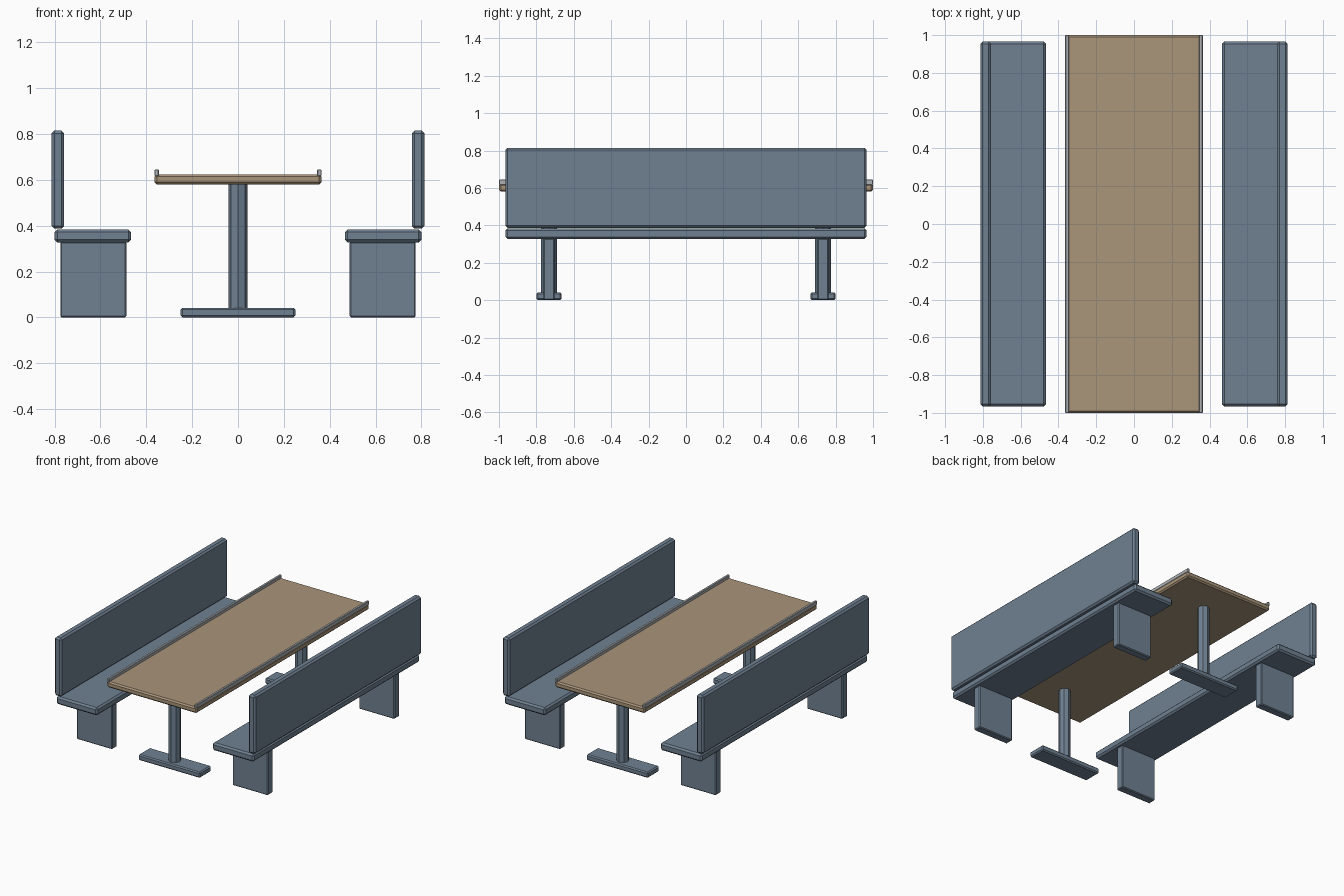
import bpy

cube = bpy.data.objects.get("Cube")
if cube:
    bpy.data.objects.remove(cube, do_unlink=True)


def material(name, rgb):
    mat = bpy.data.materials.new(name)
    mat.use_nodes = True
    color = (*rgb, 1)
    mat.diffuse_color = color
    mat.node_tree.nodes["Principled BSDF"].inputs["Base Color"].default_value = color
    return mat


blue_grey = material("blue grey paint", (0.16, 0.22, 0.29))
wood = material("tan wood", (0.40, 0.30, 0.195))
metal = material("light grey metal", (0.42, 0.44, 0.46))


def finish(name, mat, bevel):
    obj = bpy.context.object
    obj.name = name
    obj.data.name = name
    obj.data.materials.append(mat)
    if bevel:
        mod = obj.modifiers.new("Chamfer", "BEVEL")
        mod.width = bevel
        mod.segments = 1
    return obj


def box(name, low, high, mat, bevel):
    """Chamfered box between two opposite corners."""
    bpy.ops.mesh.primitive_cube_add(size=1, location=[(a + b) / 2 for a, b in zip(low, high)])
    bpy.context.object.scale = [b - a for a, b in zip(low, high)]
    bpy.ops.object.transform_apply(location=False, rotation=False, scale=True)
    return finish(name, mat, bevel)


def mirrored_box(name, low, high, mat, bevel):
    """The same box on the left (+x) and right (-x)."""
    box("left_" + name, low, high, mat, bevel)
    box("right_" + name, (-high[0], *low[1:]), (-low[0], *high[1:]), mat, bevel)


# Table top with a raised rail along each long side
box("table_top", (-0.364, -1, 0.58), (0.364, 1, 0.624), wood, 0.01)
mirrored_box("table_rail", (0.345, -1, 0.616), (0.364, 1, 0.645), metal, 0.003)

# Benches
mirrored_box("bench_seat", (0.466, -0.966, 0.327), (0.8, 0.966, 0.384), blue_grey, 0.012)
mirrored_box("bench_back", (0.758, -0.966, 0.387), (0.813, 0.966, 0.815), blue_grey, 0.012)

# Supports at both ends
for end, y in (("front", -0.732), ("rear", 0.732)):
    mirrored_box(end + "_bench_leg", (0.487, y - 0.03, 0), (0.775, y + 0.03, 0.33), blue_grey, 0.006)
    box(end + "_table_foot", (-0.25, y - 0.067, 0), (0.25, y + 0.067, 0.042), blue_grey, 0.008)
    bpy.ops.mesh.primitive_cylinder_add(vertices=8, radius=0.042, depth=0.55, location=(0, y, 0.311))
    finish(end + "_table_column", blue_grey, 0)
